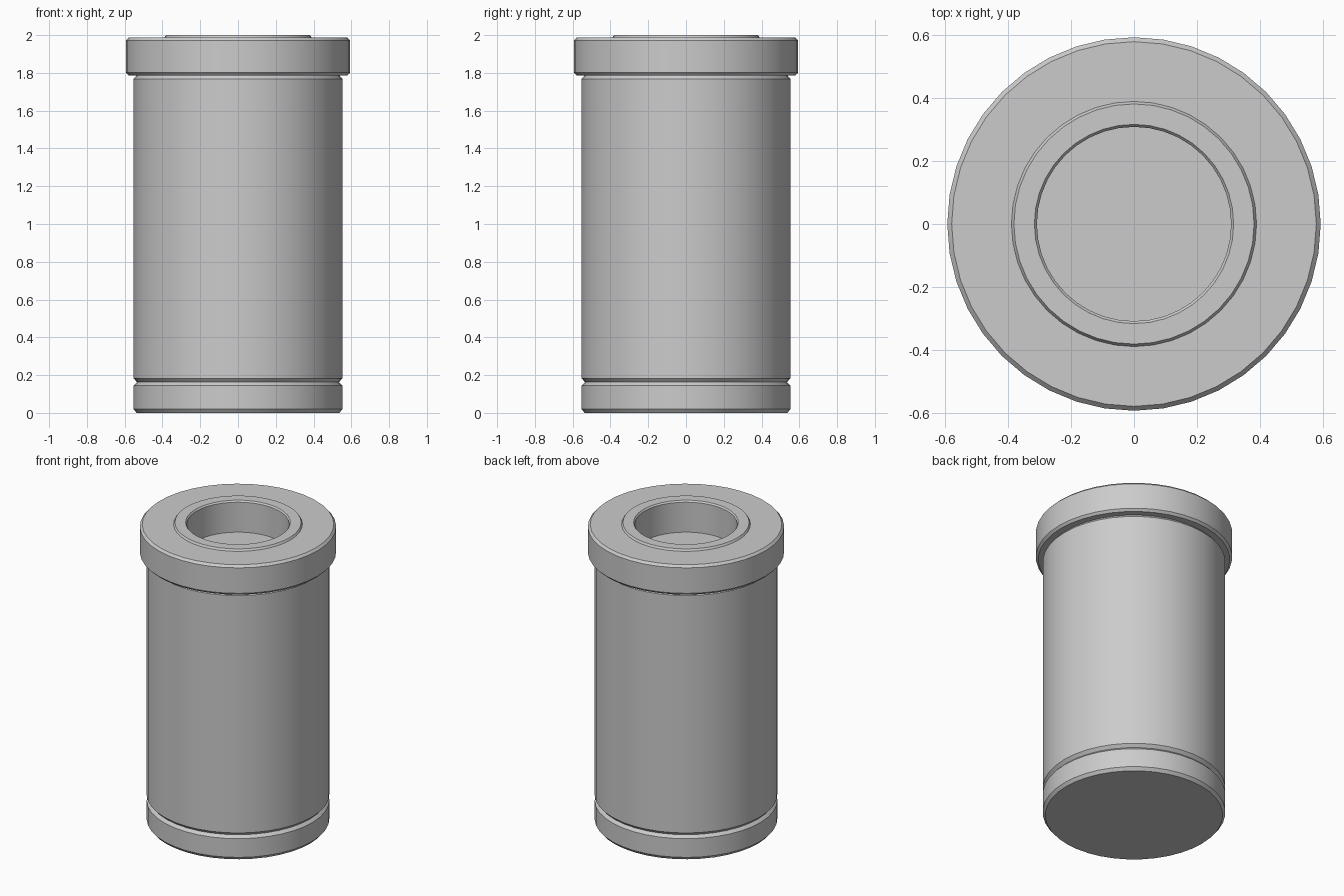
import bpy, bmesh, math

if "Cube" in bpy.data.objects:
    bpy.data.objects.remove(bpy.data.objects["Cube"])

SIDES = 40


def lathe(name, profile):
    """Revolve an (r, z) profile around z; ends on the axis become caps."""
    bm = bmesh.new()
    verts = [bm.verts.new((0, r, z)) for r, z in profile]
    edges = [bm.edges.new(pair) for pair in zip(verts, verts[1:])]
    bmesh.ops.spin(bm, geom=verts + edges, cent=(0, 0, 0), axis=(0, 0, 1),
                   angle=math.tau, steps=SIDES, use_duplicate=False)
    bmesh.ops.remove_doubles(bm, verts=bm.verts, dist=1e-4)
    bmesh.ops.recalc_face_normals(bm, faces=bm.faces)
    mesh = bpy.data.meshes.new(name)
    bm.to_mesh(mesh)
    bm.free()
    obj = bpy.data.objects.new(name, mesh)
    bpy.context.collection.objects.link(obj)
    bpy.context.view_layer.objects.active = obj
    obj.select_set(True)
    bpy.ops.object.shade_smooth_by_angle(angle=math.radians(30))
    obj.select_set(False)
    return obj


# Closed cylinder with grooves, top collar, raised lip and shallow bore
lathe("canister", [
    (0, 0), (0.537, 0), (0.553, 0.02),            # base
    (0.553, 0.145), (0.535, 0.163), (0.553, 0.183),  # lower groove
    (0.553, 1.768), (0.537, 1.787),               # main wall
    (0.58, 1.787), (0.594, 1.802),                # collar underside
    (0.594, 1.972), (0.58, 1.987),                # collar wall
    (0.39, 1.987), (0.382, 2.0),                  # raised lip
    (0.317, 2.0), (0.309, 1.99),                  # bore edge
    (0.309, 1.79), (0, 1.79),                     # bore wall and floor
])
